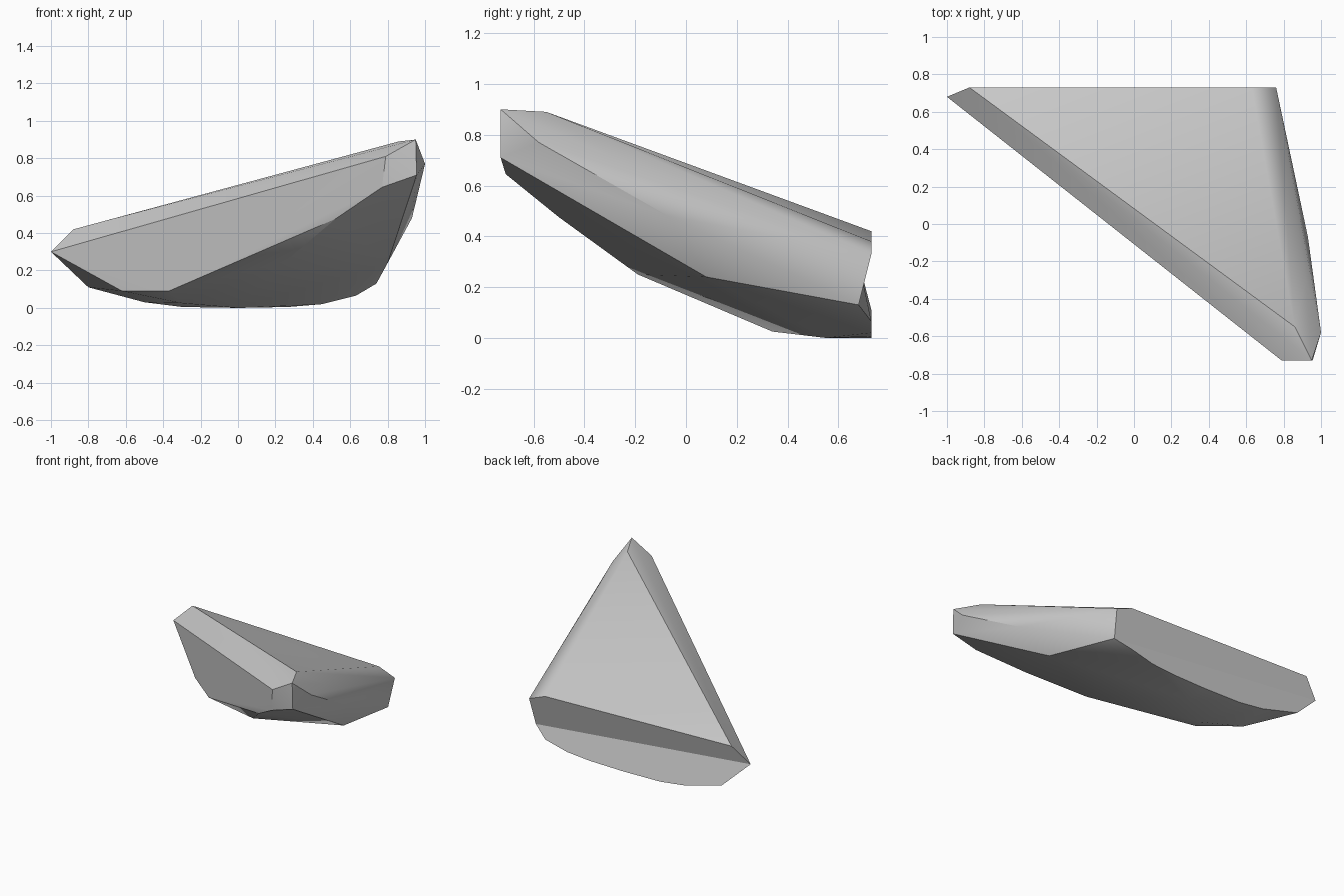
import bpy
import bmesh
import math
from mathutils import Vector

default_cube = bpy.data.objects.get("Cube")
if default_cube:
    bpy.data.objects.remove(default_cube, do_unlink=True)


def make_material(name, value):
    material = bpy.data.materials.new(name)
    material.use_nodes = True
    colour = (value, value, value, 1)
    material.diffuse_color = colour
    material.node_tree.nodes["Principled BSDF"].inputs["Base Color"].default_value = colour
    return material


back_y = 0.73

# Corners shared by the undercut back and the rest of the shard
tip = Vector((-1, 0.68, 0.3))
heel = Vector((0.74, 0.68, 0.13))

# Upper edge of the back, running from the tip side to the heel side
upper_back = [Vector((x, back_y, z)) for x, z in
              ((-0.88, 0.42), (0.63, 0.38), (0.76, 0.33))]

# Rounded lower edge of the back
lower_back = [Vector((x, back_y, z)) for x, z in
              ((0.63, 0.065), (0.45, 0.02), (0.27, 0.005), (0, 0),
               (-0.3, 0.005), (-0.5, 0.03), (-0.8, 0.11))]

# Raised front corner with its bevels
front_corner = [(0.86, -0.55, 0.89), (0.95, -0.73, 0.9), (0.79, -0.73, 0.81),
                (1, -0.58, 0.77), (0.955, -0.73, 0.71)]

# Lower edge of the long diagonal face
diagonal_edge = [(0.77, -0.71, 0.645), (0.52, -0.5, 0.475), (0.03, -0.12, 0.28),
                 (-0.37, 0.19, 0.09), (-0.62, 0.39, 0.09)]

# Side ridge and belly
side_ridge = [(0.92, -0.3, 0.72), (0.93, -0.07, 0.48), (0.8, 0.08, 0.24)]
belly = [(0.255, -0.19, 0.25), (-0.3, 0.34, 0.025), (0, 0.55, 0)]

# Wrap the corners in a convex skin
bm = bmesh.new()
tip_vert = bm.verts.new(tip)
heel_vert = bm.verts.new(heel)
upper_verts = [bm.verts.new(p) for p in upper_back]
lower_verts = [bm.verts.new(p) for p in lower_back]
for point in front_corner + diagonal_edge + side_ridge + belly:
    bm.verts.new(point)
bmesh.ops.convex_hull(bm, input=bm.verts[:])

# Open the flat back and fold it inward along a crease from tip to heel
back_ring = {tip_vert, heel_vert, *upper_verts, *lower_verts}
back_faces = [f for f in bm.faces if all(v in back_ring for v in f.verts)]
bmesh.ops.delete(bm, geom=back_faces, context="FACES_ONLY")
bmesh.ops.delete(bm, geom=[e for e in bm.edges if not e.link_faces], context="EDGES")


def on_skin(verts):
    return [v for v in verts if v.is_valid and v.link_faces]


bm.faces.new([tip_vert] + on_skin(upper_verts) + [heel_vert])
bm.faces.new([heel_vert] + on_skin(lower_verts) + [tip_vert])
bmesh.ops.delete(bm, geom=[v for v in bm.verts if not v.link_faces], context="VERTS")
bmesh.ops.recalc_face_normals(bm, faces=bm.faces[:])

mesh = bpy.data.meshes.new("rock_shard")
bm.to_mesh(mesh)
bm.free()
mesh.materials.append(make_material("light_grey_stone", 0.6))
shard = bpy.data.objects.new("rock_shard", mesh)
bpy.context.collection.objects.link(shard)

# Soften gentle folds, keep hard edges
bpy.ops.object.select_all(action="DESELECT")
shard.select_set(True)
bpy.context.view_layer.objects.active = shard
bpy.ops.object.shade_smooth_by_angle(angle=math.radians(30))
